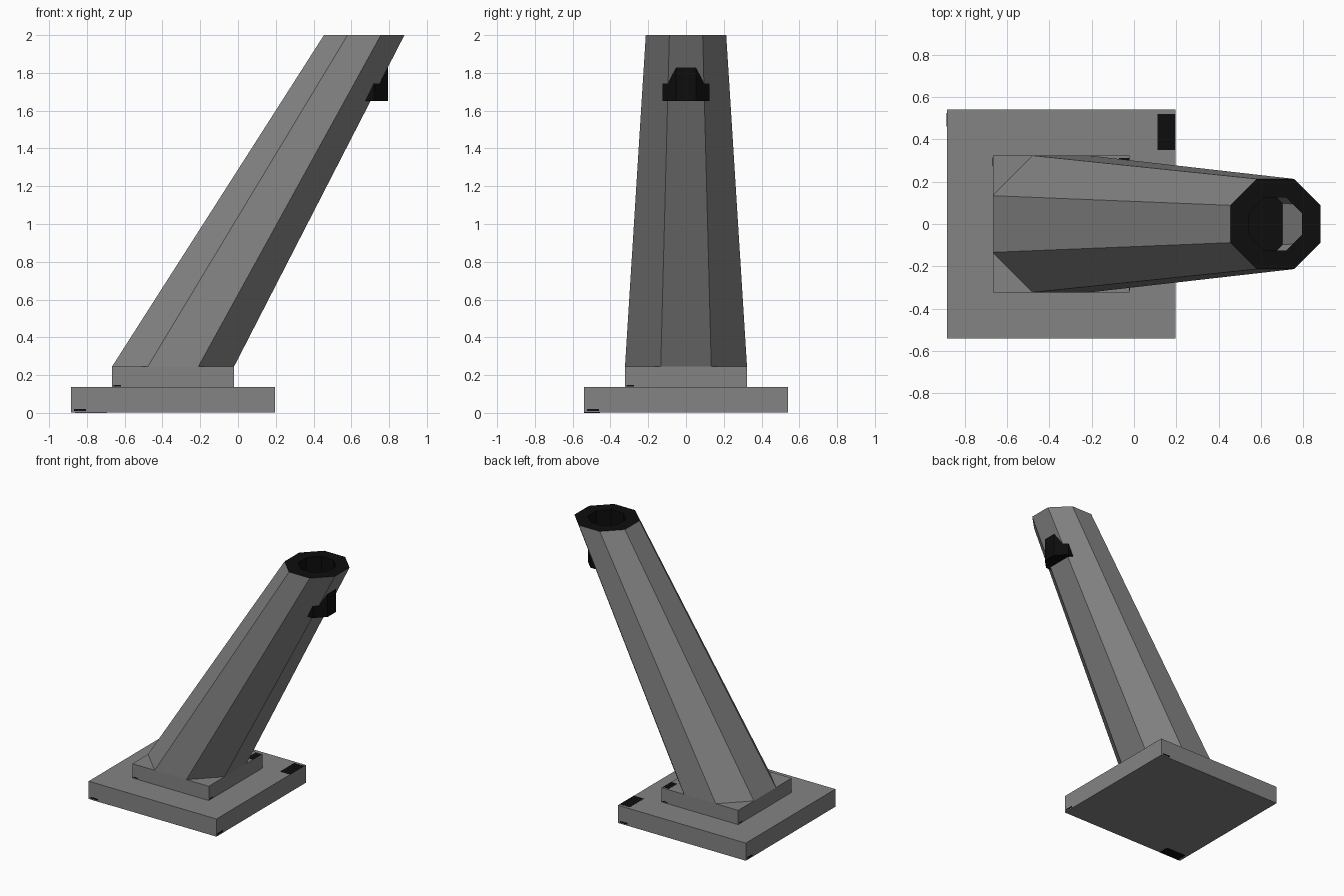
import bpy, bmesh, math
from mathutils import Matrix, Vector

if "Cube" in bpy.data.objects:
    bpy.data.objects.remove(bpy.data.objects["Cube"])


def material(name, value):
    m = bpy.data.materials.new(name)
    m.diffuse_color = (value, value, value, 1)
    m.use_nodes = True
    m.node_tree.nodes["Principled BSDF"].inputs["Base Color"].default_value = m.diffuse_color
    return m


GREY = material("stone grey", 0.23)
BLACK = material("soot black", 0.004)


def finish(bm, name, mats):
    me = bpy.data.meshes.new(name)
    bm.to_mesh(me)
    bm.free()
    for m in mats:
        me.materials.append(m)
    ob = bpy.data.objects.new(name, me)
    bpy.context.collection.objects.link(ob)
    return ob


def add_box(bm, lo, hi, matrix=Matrix.Identity(4)):
    lo, hi = Vector(lo), Vector(hi)
    size = Matrix.Diagonal((*(hi - lo), 1))
    bmesh.ops.create_cube(bm, size=1, matrix=matrix @ Matrix.Translation((lo + hi) / 2) @ size)


def octagon(bm, cx, half, z):
    """Octagon ring with flat sides along x and y."""
    r = half / math.cos(math.pi / 8)
    angles = [math.pi / 8 + i * math.pi / 4 for i in range(8)]
    return [bm.verts.new((cx + r * math.cos(a), r * math.sin(a), z)) for a in angles]


def bridge(bm, a, b, mat=0):
    for i in range(8):
        j = (i + 1) % 8
        bm.faces.new((a[i], a[j], b[j], b[i])).material_index = mat


def slab(name, cx, half, z0, z1):
    """Square slab with the small dark corner marks on its faces."""
    bm = bmesh.new()
    add_box(bm, (cx - half, -half, z0), (cx + half, half, z1))
    finish(bm, name, [GREY])
    bm = bmesh.new()
    s, t = half / 0.54, 0.001
    # mark on the top face
    add_box(bm, (cx + half - 0.085 * s, half - 0.19 * s, z1),
            (cx + half, half - 0.02 * s, z1 + t))
    # one thin mark low on each side
    for k in range(4):
        m = Matrix.Translation((cx, 0, 0)) @ Matrix.Rotation(k * math.pi / 2, 4, 'Z')
        add_box(bm, (-half + 0.015 * s, -half - t, z0 + 0.008 * s),
                (-half + 0.08 * s, -half, z0 + 0.02 * s), m)
    # mark on the underside
    if z0 < 0.01:
        add_box(bm, (cx - half + 0.02, -half, 0), (cx - half + 0.19, -half + 0.085, z0))
    finish(bm, name + "_marks", [BLACK])


slab("base_slab", -0.344, 0.54, 0.001, 0.136)
slab("upper_slab", -0.344, 0.323, 0.136, 0.245)

# leaning octagonal column with an open dark rim
bm = bmesh.new()
foot = octagon(bm, -0.344, 0.323, 0.245)
top = octagon(bm, 0.668, 0.213, 2.0)
hole = octagon(bm, 0.668, 0.125, 2.0)
bridge(bm, foot, top)
bridge(bm, top, hole, 1)
finish(bm, "leaning_column", [GREY, BLACK])

# upright dark socket, its lower end pokes out under the column
bm = bmesh.new()
rim = octagon(bm, 0.668, 0.125, 2.0)
floor = octagon(bm, 0.668, 0.125, 1.652)
bridge(bm, floor, rim)
bm.faces.new(floor[::-1])
finish(bm, "upright_socket", [BLACK])
